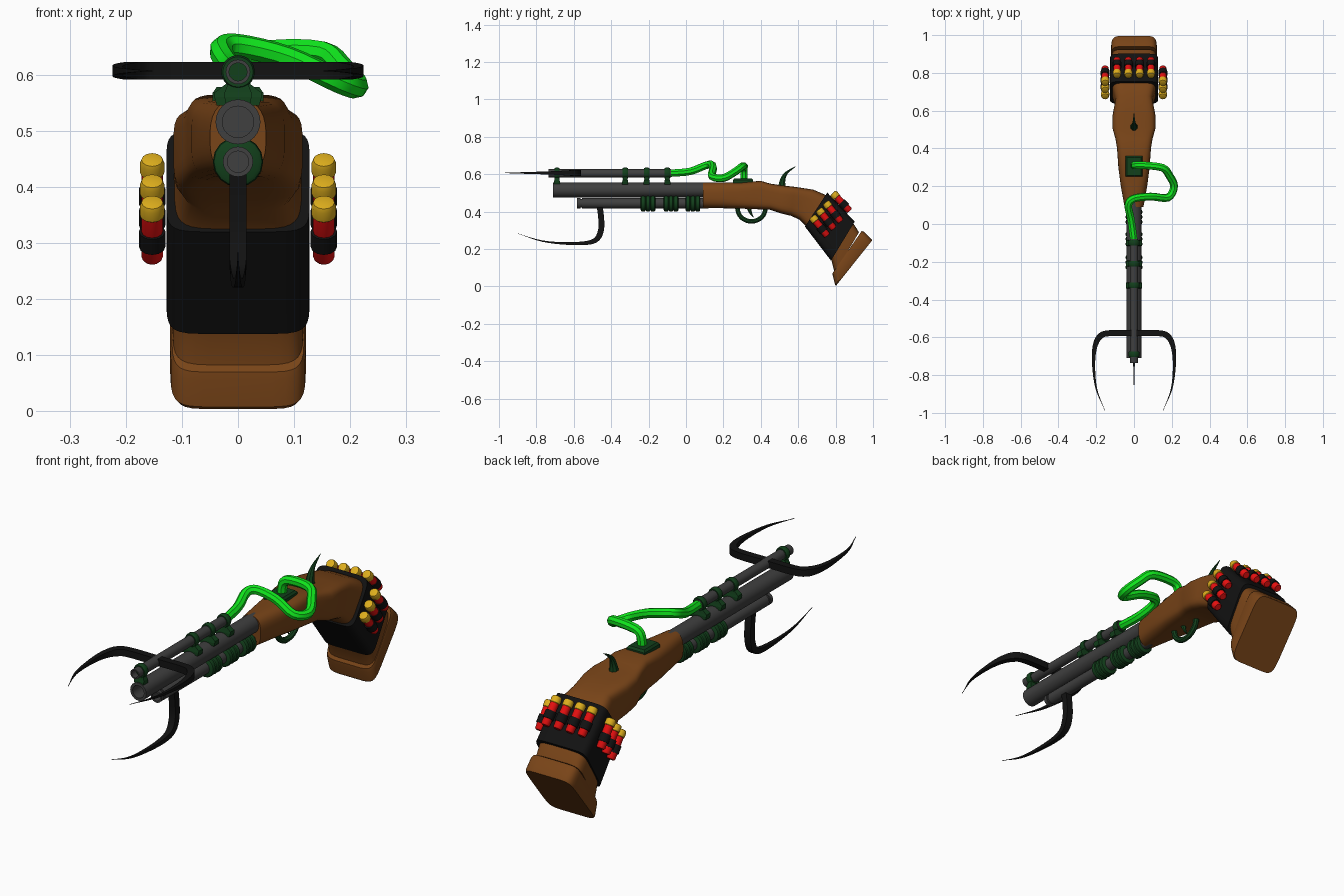
import bpy, bmesh, math
from mathutils import Vector, Matrix, Quaternion

if "Cube" in bpy.data.objects:
    bpy.data.objects.remove(bpy.data.objects["Cube"])


def mat(name, r, g, b):
    m = bpy.data.materials.new(name)
    m.diffuse_color = (r, g, b, 1)
    m.use_nodes = True
    m.node_tree.nodes["Principled BSDF"].inputs["Base Color"].default_value = m.diffuse_color
    return m


WOOD = mat("brown wood", 0.19, 0.058, 0.009)
STEEL = mat("grey steel", 0.05, 0.05, 0.05)
BLACK = mat("black", 0.006, 0.006, 0.006)
DARK = mat("dark green", 0.006, 0.05, 0.011)
GREEN = mat("bright green", 0.005, 0.8, 0.012)
RED = mat("red", 0.8, 0.005, 0.005)
YELLOW = mat("yellow", 0.72, 0.42, 0.012)


def skin(name, rings, material, angle=35):
    """Bridge rings of points into a capped solid."""
    bm = bmesh.new()
    vs = [[bm.verts.new(p) for p in ring] for ring in rings]
    n = len(vs[0])
    for a, b in zip(vs, vs[1:]):
        for i in range(n):
            j = (i + 1) % n
            bm.faces.new((a[i], a[j], b[j], b[i]))
    bm.faces.new(vs[0])
    bm.faces.new(vs[-1])
    bmesh.ops.recalc_face_normals(bm, faces=bm.faces)
    me = bpy.data.meshes.new(name)
    bm.to_mesh(me)
    bm.free()
    ob = bpy.data.objects.new(name, me)
    bpy.context.collection.objects.link(ob)
    me.materials.append(material)
    bpy.ops.object.select_all(action='DESELECT')
    ob.select_set(True)
    bpy.context.view_layer.objects.active = ob
    if angle:
        bpy.ops.object.shade_smooth_by_angle(angle=math.radians(angle))
    return ob


def lathe(name, profile, material, origin, axis=(0, 1, 0), n=20):
    """Turn (distance, radius) pairs about an axis."""
    q = Vector((0, 0, 1)).rotation_difference(Vector(axis).normalized())
    M = Matrix.Translation(origin) @ q.to_matrix().to_4x4()
    rings = [[M @ Vector((r * math.cos(2 * math.pi * i / n), r * math.sin(2 * math.pi * i / n), d))
              for i in range(n)] for d, r in profile]
    return skin(name, rings, material)


def smooth_path(pts, steps):
    """Catmull-Rom points through the path."""
    p = [Vector(v) for v in pts]
    p = [2 * p[0] - p[1]] + p + [2 * p[-1] - p[-2]]
    out = []
    for i in range(1, len(p) - 2):
        a, b, c, d = p[i - 1:i + 3]
        for s in range(steps):
            t = s / steps
            out.append(0.5 * (2 * b + (c - a) * t + (2 * a - 5 * b + 4 * c - d) * t * t
                              + (3 * b - a - 3 * c + d) * t ** 3))
    return out + [p[-2]]


def sweep(name, pts, radius, material, ref, n=4, steps=4, angle=35):
    """Sweep an n-gon along a path; radius is a function of 0..1."""
    path = smooth_path(pts, steps)
    up, rings, old = Vector(ref), [], None
    for i, p in enumerate(path):
        t = (path[min(i + 1, len(path) - 1)] - path[max(i - 1, 0)]).normalized()
        if old:
            up = old.rotation_difference(t) @ up
        up = (up - t * up.dot(t)).normalized()
        side, r, old = t.cross(up), radius(i / (len(path) - 1)), t
        rings.append([p + r * (math.cos(a) * up + math.sin(a) * side)
                      for a in [2 * math.pi * (k + 0.5) / n for k in range(n)]])
    return skin(name, rings, material, angle)


def loft(name, sections, material, n=32, angle=35):
    """Sections: bottom y,z, top y,z, half width, squareness."""
    rings = []
    for by, bz, ty, tz, w, p in sections:
        b, t = Vector((0, by, bz)), Vector((0, ty, tz))
        c, h = (b + t) / 2, (t - b) / 2
        ring = []
        for i in range(n):
            a = 2 * math.pi * (i + 0.5) / n
            co, si = math.cos(a), math.sin(a)
            ring.append(c + Vector((math.copysign(abs(co) ** (2 / p), co) * w, 0, 0))
                        + h * math.copysign(abs(si) ** (2 / p), si))
        rings.append(ring)
    return skin(name, rings, material, angle)


# Wooden stock and butt pad
loft("stock", [
    (.09, .42, .09, .555, .05, 2.6), (.2, .418, .2, .557, .07, 3), (.3, .416, .3, .556, .083, 4),
    (.40, .412, .40, .565, .09, 5), (.45, .41, .45, .55, .098, 5), (.51, .39, .51, .541, .115, 5),
    (.56, .378, .58, .533, .114, 5), (.605, .358, .68, .518, .098, 5),
    (.65, .315, .75, .488, .116, 5), (.775, .15, .89, .345, .12, 5),
    (.795, .07, .925, .29, .116, 6)], WOOD)
loft("butt_pad", [(.783, .07, .94, .297, .118, 7), (.785, .055, .952, .293, .121, 7),
                  (.797, .008, .99, .255, .121, 7), (.802, .004, .996, .247, .117, 7)], WOOD)

# Black ammunition band
loft("shell_band", [(.636, .32, .755, .502, .128, 7), (.775, .138, .902, .347, .128, 7)], BLACK)

# Three stacked barrels with hollow muzzles
lathe("main_barrel", [(.12, .04), (-.71, .04), (-.71, .028), (-.6, .028)], STEEL, (0, 0, .516), n=24)
lathe("upper_tube", [(-.08, .022), (-.735, .022), (-.735, .016), (-.66, .016)], STEEL, (0, 0, .605))
lathe("lower_tube", [(.12, .027), (-.555, .027), (-.555, .022), (-.565, .022), (-.565, .027),
                     (-.582, .027), (-.582, .019), (-.5, .019)], STEEL, (0, 0, .445))

# Clamps holding the upper tube
for y in (-.69, -.325, -.21, -.1):
    lathe("upper_clamp_ring", [(-.014, .022), (-.014, .027), (-.008, .03), (.008, .03),
                               (.014, .027), (.014, .022)], DARK, (0, y, .605))
    wide = .024 if y < -.5 else .042
    skin("clamp_saddle", [[(x, y - d, z), (x, y + d, z), (-x, y + d, z), (-x, y - d, z)]
                          for x, z, d in ((wide * .9, .545, .016), (wide, .56, .016),
                                          (wide, .568, .014), (.016, .588, .01))], DARK, 0)

# Ribbed clamps on the lower tube
for y in (-.203, -.08, .037):
    ribs = []
    for k in (-1, 0, 1):
        c = k * .026
        ribs += [(c - .013, .037), (c - .009, .043), (c, .045), (c + .009, .043), (c + .013, .037)]
    lathe("lower_clamp", ribs, DARK, (0, y, .445), n=16)

# Claws: two at the sides, one below


def claw(t):
    return .022 * max(.06, min(1, 1.6 * (1 - t)))


for s in (-1, 1):
    sweep("side_claw", [(0, -.578, .607), (s * .13, -.578, .607), (s * .18, -.595, .607),
                        (s * .207, -.65, .607), (s * .214, -.74, .607), (s * .2, -.87, .607),
                        (s * .153, -.99, .607)], claw, BLACK, (0, 0, 1))
sweep("lower_claw", [(0, -.463, .435), (0, -.455, .38), (0, -.453, .31), (0, -.475, .255),
                     (0, -.53, .233), (0, -.64, .23), (0, -.77, .243), (0, -.9, .283)],
      claw, BLACK, (1, 0, 0))

# Bright hose from upper tube to the plate on the stock
sweep("hose", [(0, -.09, .605), (-.015, .02, .615), (-.03, .1, .645), (0, .135, .652),
               (.09, .145, .63), (.18, .14, .588), (.212, .2, .58), (.185, .26, .612),
               (.15, .298, .64), (.06, .31, .642), (.012, .31, .625), (0, .31, .56)],
      lambda t: .021, GREEN, (0, 0, 1), n=8)
skin("hose_plate", [[(x, .305 - y, z), (x, .305 + y, z), (-x, .305 + y, z), (-x, .305 - y, z)]
                    for x, y, z in ((.045, .054, .545), (.045, .054, .568), (.038, .047, .578))],
     DARK, 0)

# Hammer spur, trigger guard and trigger
sweep("hammer", [(0, .515, .51), (0, .515, .56), (0, .535, .605), (0, .587, .642)],
      lambda t: .024 * (1 - t) + .001, DARK, (1, 0, 0), n=8)
sweep("trigger_guard", [(0, .35 + .075 * math.cos(a), .418 + .07 * math.sin(a))
                        for a in [-math.pi * k / 8 for k in range(9)]],
      lambda t: .013, DARK, (1, 0, 0), n=8, steps=2)
sweep("trigger", [(0, .335, .425), (0, .345, .395), (0, .36, .37)],
      lambda t: .011 * (1 - t) + .002, DARK, (1, 0, 0), n=6)


# Shells: yellow cap, red case, black loop
def shell(pos, axis):
    lathe("shell_cap", [(-.018, .012), (-.016, .019), (-.008, .022), (.012, .022), (.014, .02)],
          YELLOW, pos, axis, 12)
    lathe("shell_case", [(.01, .019), (.108, .019), (.114, .015)], RED, pos, axis, 12)
    lathe("shell_loop", [(.05, .02), (.05, .0235), (.085, .0235), (.085, .02)], BLACK, pos, axis, 12)


for s in (-1, 1):
    for y, z in ((.685, .36), (.72, .398), (.757, .436)):
        shell((s * .153, y, z), (0, .62, -.78))
for x in (-.09, -.03, .03, .09):
    shell((x, .797, .487), (0, .68, -.73))
